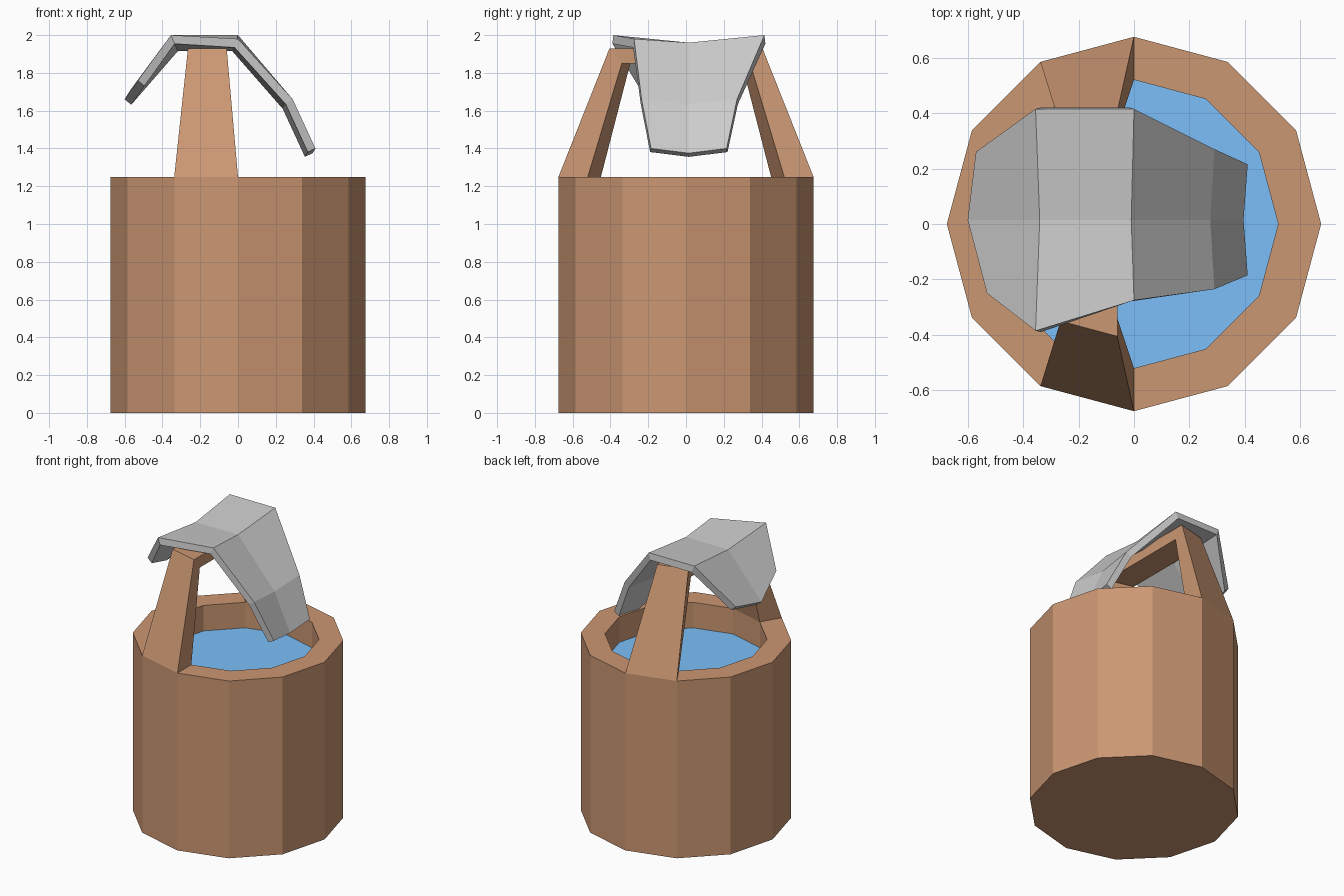
import bpy
from math import cos, sin, pi

if "Cube" in bpy.data.objects:
    bpy.data.objects.remove(bpy.data.objects["Cube"])

SIDES = 12
R_OUT, R_IN = 0.675, 0.52
RIM_Z, WATER_Z = 1.25, 1.07


def material(name, rgb):
    m = bpy.data.materials.new(name)
    m.diffuse_color = (*rgb, 1)
    m.use_nodes = True
    m.node_tree.nodes["Principled BSDF"].inputs["Base Color"].default_value = m.diffuse_color
    return m


def add_mesh(name, verts, faces, mat=None):
    me = bpy.data.meshes.new(name)
    me.from_pydata(verts, [], faces)
    me.validate()
    ob = bpy.data.objects.new(name, me)
    bpy.context.collection.objects.link(ob)
    if mat:
        me.materials.append(mat)
    return ob


def ring(r, z):
    return [(r * cos(2 * pi * i / SIDES), r * sin(2 * pi * i / SIDES), z)
            for i in range(SIDES)]


def bridge(rows, n, closed):
    """Quads joining consecutive rows of n points."""
    last = n if closed else n - 1
    return [(r * n + i, r * n + (i + 1) % n,
             (r + 1) * n + (i + 1) % n, (r + 1) * n + i)
            for r in range(rows - 1) for i in range(last)]


wood = material("wood", (0.60, 0.31, 0.17))
blue = material("water", (0.20, 0.52, 0.95))

# Bucket: outer wall, rim, inner wall and floor just under the water
rings = [ring(R_OUT, 0), ring(R_OUT, RIM_Z), ring(R_IN, RIM_Z), ring(R_IN, WATER_Z - 0.02)]
faces = bridge(4, SIDES, True)
faces += [tuple(reversed(range(SIDES))), tuple(range(3 * SIDES, 4 * SIDES))]
add_mesh("bucket", sum(rings, []), faces, wood)

# Water surface
add_mesh("water", ring(R_IN, WATER_Z), [tuple(range(SIDES))], blue)

# Handle: one post rising from a rim segment, then half the bar, mirrored in y
a, b = 8, 9
o, i = ring(R_OUT, RIM_Z), ring(R_IN, RIM_Z)
sections = [
    [o[a], o[b], i[b], i[a]],
    [(-0.265, -0.35, 1.93), (-0.06, -0.405, 1.93), (-0.06, -0.34, 1.85), (-0.245, -0.295, 1.85)],
    [(-0.265, 0, 1.93), (-0.06, 0, 1.93), (-0.06, 0, 1.85), (-0.245, 0, 1.85)],
]
handle = add_mesh("handle", sum(sections, []), bridge(3, 4, True), wood)
mod = handle.modifiers.new("mirror", 'MIRROR')
mod.use_axis = (False, True, False)

# Cloth draped over the handle: each row runs front edge, middle, back edge
cloth_rows = [
    [(-0.53, -0.25, 1.76), (-0.60, 0.015, 1.66), (-0.57, 0.26, 1.71)],
    [(-0.355, -0.385, 2.00), (-0.34, 0.015, 1.96), (-0.355, 0.415, 2.00)],
    [(0.00, -0.275, 1.98), (-0.01, 0.015, 1.96), (0.00, 0.415, 2.00)],
    [(0.29, -0.235, 1.66), (0.275, 0.015, 1.635), (0.29, 0.27, 1.66)],
    [(0.41, -0.185, 1.40), (0.395, 0.015, 1.375), (0.41, 0.215, 1.40)],
]
cloth_faces = [tuple(reversed(f)) for f in bridge(5, 3, False)]
cloth = add_mesh("cloth", sum(cloth_rows, []), cloth_faces)
mod = cloth.modifiers.new("thickness", 'SOLIDIFY')
mod.thickness = 0.045
mod.offset = -1
mod.use_even_offset = True
